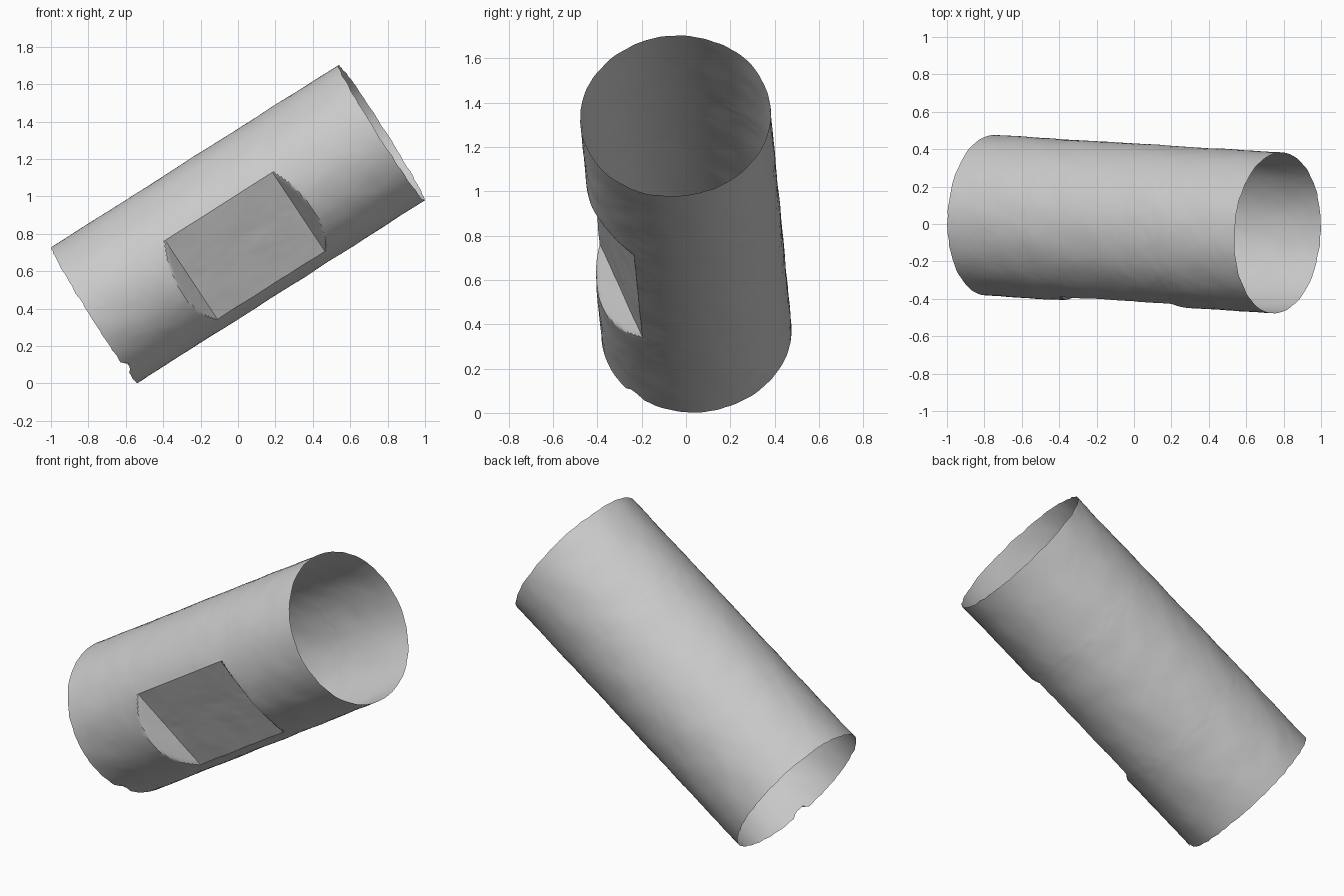
import bpy, bmesh, math
from mathutils import Vector, Matrix, noise

cube = bpy.data.objects.get("Cube")
if cube:
    bpy.data.objects.remove(cube, do_unlink=True)

# Tube dimensions and the flat cut into its front
RADIUS = 0.43
HALF = 0.91
SEGMENTS = 120
FLAT_ANGLE = math.radians(39)
FLAT_DEPTH = RADIUS * math.cos(FLAT_ANGLE)
FLAT_LOW, FLAT_HIGH = -0.355, 0.325
RAMP = 0.075

# Tilted frame: axis along the tube, facing out of the flat, side across it
centre = Vector((0, 0, 0.853))
axis = Vector((1.535, -0.095, 0.975)).normalized()
facing = Vector((0.146, -0.934, -0.328))
facing = (facing - axis * facing.dot(axis)).normalized()
side = axis.cross(facing)


def spread(start, end, count):
    return [start + (end - start) * i / count for i in range(count)]


def wall_radius(angle, t):
    """Round wall, limited by the flat and its two sloped ends."""
    if math.cos(angle) <= 0.5:
        return RADIUS
    outside = max(FLAT_LOW - t, t - FLAT_HIGH, 0)
    plane = FLAT_DEPTH + (RADIUS - FLAT_DEPTH) * outside / RAMP
    return min(RADIUS, plane / math.cos(angle))


def ripple(point):
    """Shallow rough-cast unevenness."""
    return 0.003 * noise.noise(point * 7) + 0.0012 * noise.noise(point * 28)


def rim_wobble(angle, t):
    """Slightly ragged rims, with one chipped spot on the low rim."""
    ragged = 0.006 * noise.noise(Vector((math.cos(angle), math.sin(angle), t)) * 9)
    if t < 0:
        lower = math.atan2(side.z, facing.z)
        turn = math.radians(29) * (1 if side.z < 0 else -1)
        gap = abs((angle - turn + math.pi) % math.tau - math.pi)
        ragged += 0.045 * max(0, 1 - gap / 0.12)
    return ragged


# Rings break exactly at the ends of the flat and of its slopes
rings = (spread(-HALF, FLAT_LOW - RAMP, 20) + spread(FLAT_LOW - RAMP, FLAT_LOW, 8)
         + spread(FLAT_LOW, FLAT_HIGH, 28) + spread(FLAT_HIGH, FLAT_HIGH + RAMP, 8)
         + spread(FLAT_HIGH + RAMP, HALF, 20) + [HALF])

bm = bmesh.new()
grid = []
for i, t in enumerate(rings):
    loop = []
    for j in range(SEGMENTS):
        angle = math.tau * j / SEGMENTS
        along = t
        if i in (0, len(rings) - 1):
            along += rim_wobble(angle, t)
        out = facing * math.cos(angle) + side * math.sin(angle)
        radius = wall_radius(angle, t)
        radius += ripple(out * radius + axis * t)
        loop.append(bm.verts.new(centre + axis * along + out * radius))
    grid.append(loop)
for low, high in zip(grid, grid[1:]):
    for j in range(SEGMENTS):
        k = (j + 1) % SEGMENTS
        bm.faces.new((low[j], low[k], high[k], high[j]))
bm.normal_update()

mesh = bpy.data.meshes.new("tube_with_flat")
bm.to_mesh(mesh)
bm.free()
tube = bpy.data.objects.new("tube_with_flat", mesh)
bpy.context.collection.objects.link(tube)

# Plain grey finish
grey = bpy.data.materials.new("plain_grey")
grey.use_nodes = True
colour = (0.6, 0.6, 0.6, 1)
grey.diffuse_color = colour
grey.node_tree.nodes["Principled BSDF"].inputs["Base Color"].default_value = colour
mesh.materials.append(grey)

bpy.ops.object.select_all(action="DESELECT")
tube.select_set(True)
bpy.context.view_layer.objects.active = tube
bpy.ops.object.shade_smooth_by_angle(angle=math.radians(25))
